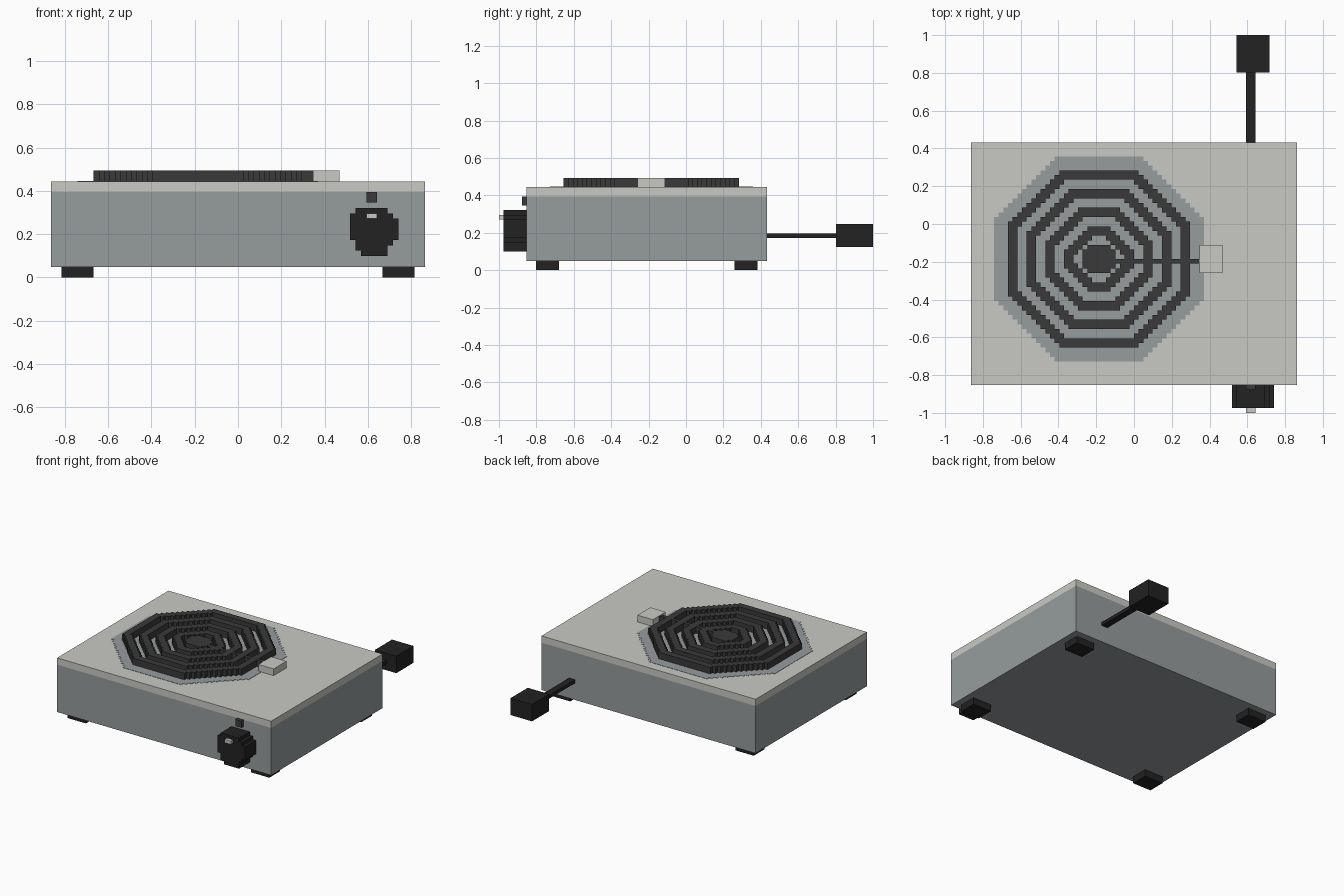
import bpy, bmesh

if "Cube" in bpy.data.objects:
    bpy.data.objects.remove(bpy.data.objects["Cube"])

V = 2 / 81                      # size of one block; x is centred, y counts from the front


def material(name, hex_code):
    m = bpy.data.materials.new(name)
    srgb = [int(hex_code[i:i + 2], 16) / 255 for i in (0, 2, 4)]
    m.diffuse_color = [c / 12.92 if c <= 0.04045 else ((c + 0.055) / 1.055) ** 2.4 for c in srgb] + [1]
    m.use_nodes = True
    m.node_tree.nodes["Principled BSDF"].inputs["Base Color"].default_value = m.diffuse_color
    return m


CREAM = material("cream_enamel", "c9cac4")
GREY = material("blue_grey_metal", "969c9e")
BLACK = material("black_plastic", "222222")
IRON = material("dark_iron", "3a3a3a")


def finish(name, bm, mat):
    bmesh.ops.remove_doubles(bm, verts=bm.verts, dist=1e-5)
    bmesh.ops.recalc_face_normals(bm, faces=bm.faces)
    me = bpy.data.meshes.new(name)
    bm.to_mesh(me)
    bm.free()
    me.materials.append(mat)
    ob = bpy.data.objects.new(name, me)
    bpy.context.collection.objects.link(ob)
    return ob


def point(x, y, z):
    return (x * V, y * V - 1, z * V)


def box(name, x, y, z, mat):
    bm = bmesh.new()
    vs = [bm.verts.new(point(a, b, c)) for a in x for b in y for c in z]
    for f in ((0, 1, 3, 2), (4, 6, 7, 5), (0, 4, 5, 1), (2, 3, 7, 6), (0, 2, 6, 4), (1, 5, 7, 3)):
        bm.faces.new([vs[i] for i in f])
    return finish(name, bm, mat)


def blocks(name, cells, lo, hi, mat, upright=False):
    """Extrude a set of grid cells along z, or along y when upright."""
    bm = bmesh.new()

    def face(*pts):
        bm.faces.new([bm.verts.new(point(a, h, b) if upright else point(a, b, h)) for a, b, h in pts])

    for i, j in cells:
        ring = [(i, j), (i + 1, j), (i + 1, j + 1), (i, j + 1)]
        for h in (lo, hi):
            face(*[(a, b, h) for a, b in ring])
        for k, (di, dj) in enumerate(((0, -1), (1, 0), (0, 1), (-1, 0))):
            if (i + di, j + dj) not in cells:
                p, q = ring[k], ring[(k + 1) % 4]
                face((*p, lo), (*q, lo), (*q, hi), (*p, hi))
    return finish(name, bm, mat)


def octagon(inset, cut):
    """Cells of a stepped octagon, inset from the outer coil ring."""
    x0, x1, y0, y1 = -27 + inset, 12 - inset, 14 + inset, 52 - inset
    return {(i, j) for i in range(x0, x1) for j in range(y0, y1)
            if min(i - x0, x1 - 1 - i) + min(j - y0, y1 - 1 - j) >= cut}


# Housing and top plate
box("housing", (-35, 35), (6, 58), (2, 16), GREY)
box("top_plate", (-35, 35), (6, 58), (16, 18), CREAM)

# Feet
for side in (-1, 1):
    for y in ((8, 13), (51, 56)):
        box("foot", sorted((side * 27, side * 33)), y, (0, 2), BLACK)

# Drip pan plate under the coil
blocks("drip_pan", octagon(-3, 13), 18, 18.08, GREY)

# Heating coil: four rings, centre disc and stem
for n in range(4):
    blocks("coil_ring", octagon(4 * n, 11 - 2 * n) - octagon(4 * n + 2, 10 - 2 * n), 18, 20, IRON)
blocks("coil_centre", octagon(16, 1), 18, 20, IRON)
box("coil_stem", (-4, 14), (32, 33), (18, 19.98), IRON)
box("coil_socket", (14, 19), (30, 36), (18, 20), CREAM)

# Control knob with its pointer, and the lamp above
rows = [(23, 28), (22, 28), (22, 29)] + [(21, 30)] * 4 + [(21, 29), (22, 28)]
blocks("knob", {(i, 4 + k) for k, (a, b) in enumerate(rows) for i in range(a, b)}, 1, 6, BLACK, True)
box("knob_pointer", (24, 26), (0, 1), (11, 12), CREAM)
box("lamp", (24, 26), (5, 6), (14, 16), IRON)

# Power cord and plug
box("cord", (24, 26), (58, 73), (7, 8), BLACK)
box("plug", (22, 29), (73, 81), (5, 10), BLACK)
